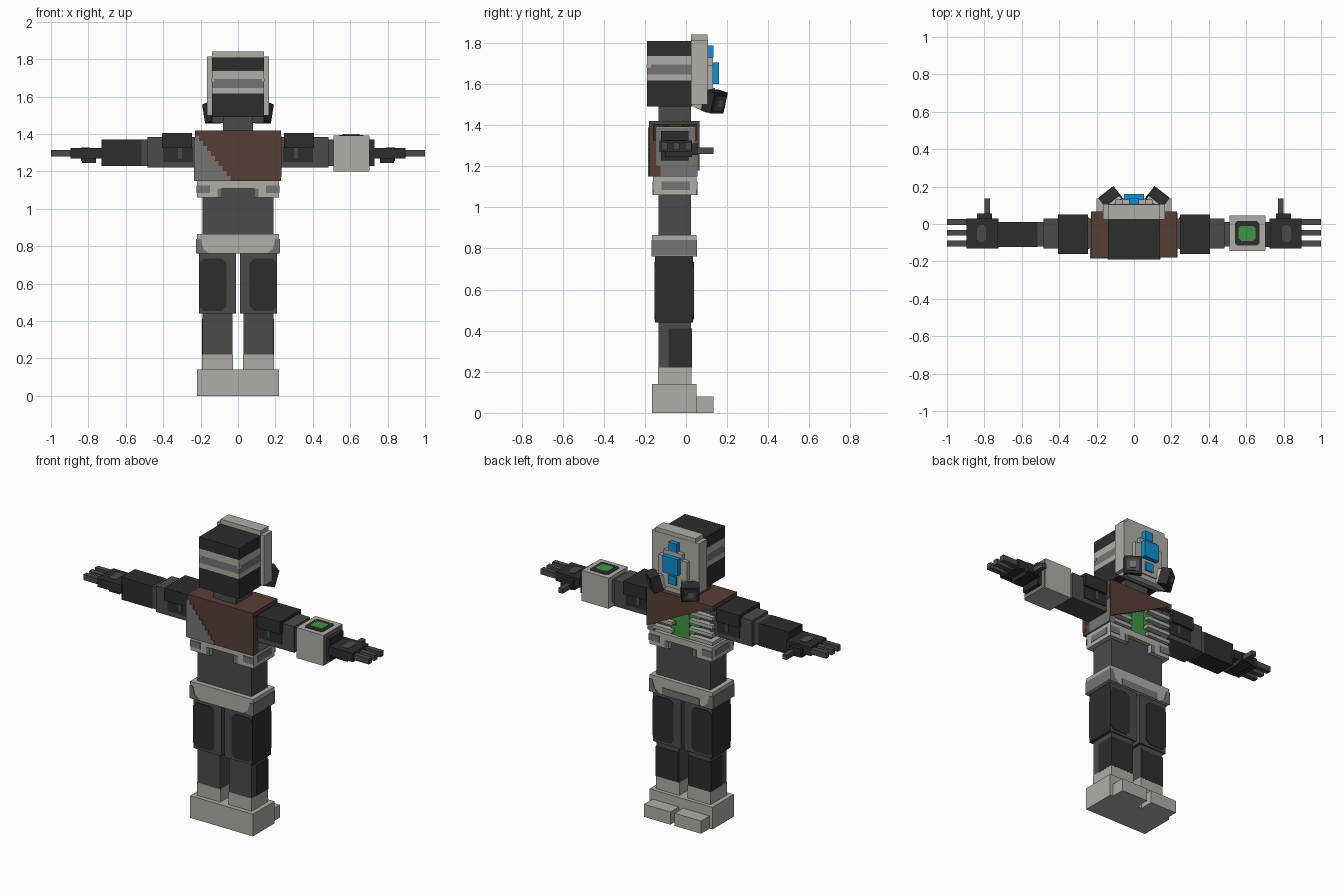
import bpy, math
from mathutils import Euler, Vector

if "Cube" in bpy.data.objects:
    bpy.data.objects.remove(bpy.data.objects["Cube"])

def srgb(r, g, b):
    return tuple((c / 255 / 12.92) if c < 10 else ((c / 255 + 0.055) / 1.055) ** 2.4 for c in (r, g, b)) + (1,)

def material(name, *rgb):
    m = bpy.data.materials.new(name)
    m.diffuse_color = srgb(*rgb)
    m.use_nodes = True
    m.node_tree.nodes["Principled BSDF"].inputs["Base Color"].default_value = m.diffuse_color
    return m

BLACK = material("charcoal", 45, 45, 45)
DARK = material("dark grey", 75, 75, 75)
GREY = material("mid grey", 118, 117, 116)
LIGHT = material("pale stone", 175, 174, 166)
BROWN = material("brown cloth", 88, 63, 54)
BLUE = material("bright blue", 14, 144, 210)
GREEN = material("green glow", 66, 148, 72)

def mesh(name, verts, faces, mat):
    me = bpy.data.meshes.new(name)
    me.from_pydata(verts, [], faces)
    me.materials.append(mat)
    ob = bpy.data.objects.new(name, me)
    bpy.context.collection.objects.link(ob)
    return ob

def box(name, x0, x1, y0, y1, z0, z1, mat):
    v = [(x, y, z) for z in (z0, z1) for x, y in ((x0, y0), (x1, y0), (x1, y1), (x0, y1))]
    f = [(3, 2, 1, 0), (4, 5, 6, 7)] + [(i, (i + 1) % 4, (i + 1) % 4 + 4, i + 4) for i in range(4)]
    return mesh(name, v, f, mat)

def pair(name, x0, x1, *rest):
    box("left_" + name, -x1, -x0, *rest)
    box("right_" + name, x0, x1, *rest)

def prism(name, pts, a, b, axis, mat):
    """Extrude a counter-clockwise outline from a to b along an axis."""
    place = {"x": lambda p, t: (t, p[0], p[1]), "y": lambda p, t: (p[0], t, p[1]),
             "z": lambda p, t: (p[0], p[1], t)}[axis]
    n = len(pts)
    v = [place(p, t) for t in (a, b) for p in pts]
    f = [tuple(range(n))[::-1], tuple(range(n, 2 * n))]
    f += [(i, (i + 1) % n, (i + 1) % n + n, i + n) for i in range(n)]
    if axis == "y":
        f = [q[::-1] for q in f]
    return mesh(name, v, f, mat)

def chamfered(cx, cy, w, h, c):
    """Rectangle outline with cut corners, half sizes w and h."""
    pts = [(w - c, -h), (w, c - h), (w, h - c), (w - c, h), (c - w, h), (-w, h - c), (-w, c - h), (c - w, -h)]
    return [(cx + x, cy + y) for x, y in pts]

# Head in stacked colour bands
for i, (lo, hi, m) in enumerate([(1.49, 1.617, BLACK), (1.617, 1.647, LIGHT), (1.647, 1.695, GREY),
                                 (1.695, 1.737, LIGHT), (1.737, 1.81, BLACK)]):
    box(f"head_band_{i}", -.14, .14, -.19, .03, lo, hi, m)
# pale corners of the grey head band
pair("band_corner", .125, .141, -.191, -.17, 1.68, 1.696, LIGHT)
box("neck", -.08, .08, -.135, .025, 1.41, 1.49, DARK)

# Face mask with stepped plates and blue visor
box("mask", -.165, .165, .025, .107, 1.5, 1.815, LIGHT)
box("mask_crown", -.14, .14, .025, .105, 1.815, 1.84, LIGHT)
prism("mask_chin", [(.025, 1.495), (.1, 1.46), (.125, 1.47), (.125, 1.5), (.025, 1.5)], -.14, .14, "x", LIGHT)
box("mask_plate", -.1, .1, .107, .132, 1.54, 1.69, LIGHT)
box("mask_plate_upper", -.065, .065, .107, .132, 1.69, 1.73, LIGHT)
box("mask_plate_lower", -.065, .065, .107, .132, 1.5, 1.54, LIGHT)
box("visor_top", -.028, .028, .1, .135, 1.73, 1.787, BLUE)
box("visor", -.053, .053, .12, .16, 1.6, 1.705, BLUE)
box("visor_bottom", -.028, .028, .12, .14, 1.525, 1.58, BLUE)

# Tilted breathing filters on the jaw
for side, s in (("left", -1), ("right", 1)):
    for part, w, y0, y1, m in (("filter", .052, -.03, .03, BLACK), ("filter_rim", .035, .03, .034, DARK),
                               ("filter_core", .018, .034, .038, GREY), ("filter_mount", .045, -.05, -.03, LIGHT)):
        ob = box(f"{side}_{part}", -w, w, y0, y1, -w, w, m)
        ob.rotation_euler = Euler((math.radians(-15), 0, math.radians(-38 * s)))
        ob.location = Vector((s * .125, .138, 1.515))

# Torso core and brown cape
box("chest_core", -.19, .19, -.135, .02, 1.05, 1.4, DARK)
box("cape_back", -.23, .23, -.18, -.125, 1.15, 1.42, BROWN)
box("cape_shoulders", -.23, .23, -.125, .06, 1.385, 1.42, BROWN)
box("right_chest_side", .19, .23, -.125, .055, 1.15, 1.385, GREY)
prism("right_cape_side", [(-.18, 1.17), (-.155, 1.17), (-.145, 1.3), (.06, 1.3), (.06, 1.39), (-.18, 1.39)],
      .225, .233, "x", BROWN)
prism("cape_front", [(.231, 1.18), (.231, 1.42), (-.231, 1.42), (-.2, 1.395)], .055, .066, "y", BROWN)

# Grey lower corner on the back of the cape, with a stepped edge
steps = [(-.231, 1.149), (-.04, 1.149)]
for i in range(9):
    x, z = -.04 - i * .021, 1.149 + (i + 1) * .0267
    steps += [(x, z), (x - .021, z)]
steps[-1] = (-.231, steps[-1][1])
prism("cape_back_patch", steps, -.184, -.179, "y", GREY)
box("left_cape_edge", -.234, -.229, -.184, -.125, 1.15, 1.38, GREY)

# Ribs around the glowing chest
for i in range(4):
    z = 1.165 + i * .052
    box(f"left_rib_{i}", -.225, -.06, .02, .055, z, z + .022, LIGHT)
    box(f"left_rib_side_{i}", -.225, -.19, -.125, .02, z, z + .022, LIGHT)
    box(f"right_rib_{i}", .06, .225, .02, .054, z, z + .022, LIGHT)
box("chest_glow", -.045, .045, .018, .034, 1.15, 1.39, GREEN)
box("chest_glow_low", -.085, .085, .018, .03, 1.15, 1.21, GREEN)
box("chest_glow_high", -.12, .12, .018, .028, 1.24, 1.33, GREEN)

# Lower vest rim
box("vest_rim", -.22, .22, -.16, .052, 1.11, 1.15, LIGHT)
pair("vest_flap", .085, .22, -.16, .052, 1.06, 1.11, LIGHT)
pair("vest_side_patch", .215, .223, -.12, .02, 1.085, 1.125, GREY)
for name, y0, y1 in (("back", -.164, -.158), ("front", .05, .056)):
    pair(f"vest_{name}_patch", .15, .222, y0, y1, 1.085, 1.125, GREY)
    pair(f"vest_{name}_inner", .085, .11, y0, y1, 1.06, 1.11, GREY)

# Abdomen and belt
box("abdomen", -.19, .19, -.135, .025, .8, 1.11, DARK)
box("belt", -.22, .22, -.165, .05, .76, .865, LIGHT)
pair("belt_side_panel", .217, .224, -.166, .051, .765, .84, GREY)
for name, y0, y1 in (("back", -.169, -.163), ("front", .048, .054)):
    for s in (-1, 1):
        pts = [(s * .223, .76), (s * .15, .76), (s * .185, .785), (s * .2, .84), (s * .223, .84)]
        prism(f"belt_{name}_corner_{s}", pts[::s * -1], y0, y1, "y", GREY)
box("belt_front_panel", -.13, .13, .048, .054, .76, .805, GREY)

# Legs with dark panels
pair("thigh", .012, .205, -.15, .035, .44, .76, DARK)
pair("thigh_outer_panel", .2, .208, -.15, .035, .44, .76, BLACK)
for name, y0, y1 in (("back", -.154, -.148), ("front", .033, .039)):
    for s in (-1, 1):
        prism(f"thigh_{name}_panel_{s}", chamfered(s * .135, .595, .073, .14, .025), y0, y1, "y", BLACK)
pair("shin", .03, .19, -.135, .025, .22, .44, DARK)
pair("shin_outer_panel", .187, .193, -.085, .028, .22, .41, BLACK)
pair("shin_front_panel", .035, .193, .023, .028, .22, .41, BLACK)

# Boots
pair("boot_cuff", .028, .192, -.137, .027, .13, .222, LIGHT)
box("boot_base", -.22, .22, -.165, .05, 0, .14, LIGHT)
pair("boot_toe", .015, .2, .05, .135, 0, .08, LIGHT)

# Arms
pair("shoulder_pad", .245, .405, -.16, .05, 1.325, 1.405, BLACK)
pair("upper_arm", .19, .485, -.13, .03, 1.22, 1.385, DARK)
for name, y0, y1 in (("back", -.134, -.128), ("front", .028, .034)):
    pair(f"upper_arm_{name}_panel", .24, .4, y0, y1, 1.25, 1.33, BLACK)
    pair(f"upper_arm_{name}_slot", .3, .32, y0 - .002, y1 + .002, 1.27, 1.33, DARK)
pair("elbow", .48, .52, -.12, .01, 1.23, 1.37, DARK)
pair("forearm", .515, .73, -.122, .012, 1.229, 1.371, BLACK)

# Hands, thumbs and fingers
pair("hand", .725, .895, -.13, .03, 1.27, 1.325, BLACK)
pair("palm_pad", .76, .835, -.1, .03, 1.245, 1.27, BLACK)
pair("thumb_base", .76, .84, .03, .055, 1.255, 1.31, BLACK)
pair("thumb", .77, .8, .055, .135, 1.26, 1.29, DARK)
for s in (-1, 1):
    prism(f"hand_badge_{s}", chamfered(s * .815, -.05, .025, .045, .015), 1.323, 1.328, "z", DARK)
for i in range(3):
    y = -.12 + i * .0575
    pair(f"finger_{i}", .885, 1.0, y, y + .031, 1.28, 1.315, DARK)

# Wrist device on the right arm
box("bracer", .51, .7, -.145, .045, 1.2, 1.393, LIGHT)
box("bracer_end", .698, .704, -.14, .04, 1.205, 1.388, GREY)
prism("bracer_screen_frame", chamfered(.605, -.05, .065, .065, .012), 1.39, 1.396, "z", BLACK)
prism("bracer_screen", chamfered(.605, -.05, .045, .04, .012), 1.394, 1.4, "z", GREEN)
